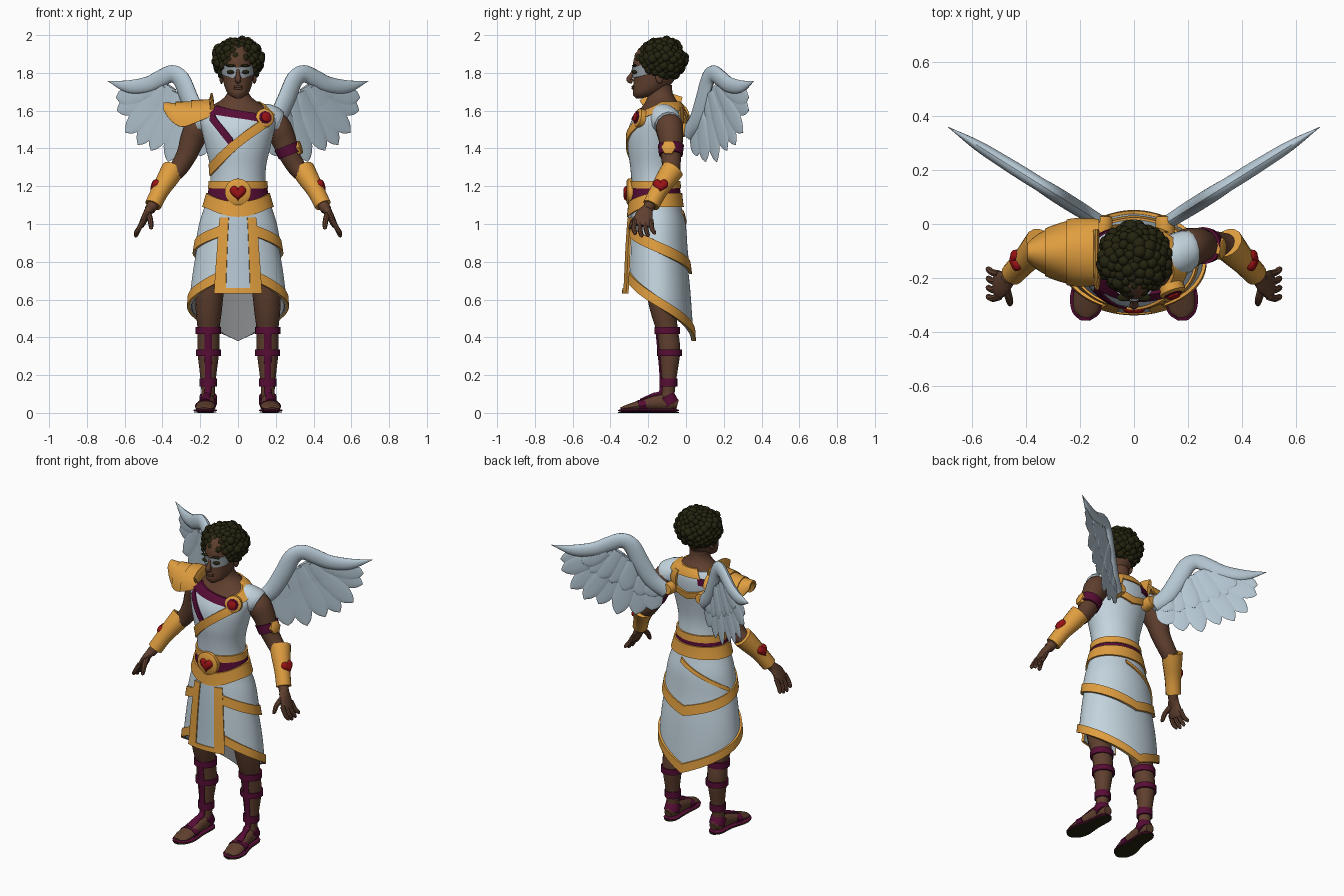
import bpy, bmesh, math, random
from math import sin, cos, pi
from mathutils import Vector as V

if "Cube" in bpy.data.objects:
    bpy.data.objects.remove(bpy.data.objects["Cube"])
random.seed(4)
built = []


def material(name, r, g, b):
    m = bpy.data.materials.new(name)
    m.use_nodes = True
    m.diffuse_color = (r, g, b, 1)
    node = next(n for n in m.node_tree.nodes if n.type == 'BSDF_PRINCIPLED')
    node.inputs["Base Color"].default_value = (r, g, b, 1)
    node.inputs["Roughness"].default_value = 0.8
    return m


skin = material("brown skin", .115, .05, .028)
gold = material("gold", .74, .34, .05)
white = material("pale cloth", .55, .66, .73)
feather = material("feather white", .47, .58, .66)
maroon = material("maroon leather", .095, .004, .036)
dark = material("dark hair", .018, .017, .005)
red = material("red gem", .32, .006, .008)
silver = material("silver mask", .31, .35, .38)
lining_grey = material("grey lining", .27, .28, .29)


def finish(name, bm, mat):
    bmesh.ops.recalc_face_normals(bm, faces=bm.faces)
    me = bpy.data.meshes.new(name)
    bm.to_mesh(me)
    bm.free()
    me.materials.append(mat)
    ob = bpy.data.objects.new(name, me)
    bpy.context.collection.objects.link(ob)
    built.append(ob)


def make(name, grid, mat, s=1):
    """Skin closed loops of points and cap both ends; s=-1 mirrors in x."""
    bm = bmesh.new()
    rows = [[bm.verts.new((p[0] * s, p[1], p[2])) for p in row] for row in grid]
    n = len(rows[0])
    for a, b in zip(rows, rows[1:]):
        for i in range(n):
            bm.faces.new((a[i], a[(i + 1) % n], b[(i + 1) % n], b[i]))
    bm.faces.new(rows[0])
    bm.faces.new(rows[-1][::-1])
    finish(name, bm, mat)


def spline(keys, t):
    """Smooth interpolation of tuples whose first entry is the parameter."""
    i = max(0, min(len(keys) - 2, sum(k[0] <= t for k in keys) - 1))
    a, b, p, q = keys[i], keys[i + 1], keys[max(i - 1, 0)], keys[min(i + 2, len(keys) - 1)]
    h = b[0] - a[0]
    u = max(0, min(1, (t - a[0]) / h))
    out = []
    for j in range(1, len(a)):
        m0 = (b[j] - p[j]) / (b[0] - p[0]) * h
        m1 = (q[j] - a[j]) / (q[0] - a[0]) * h
        d = b[j] - a[j]
        out.append(a[j] + u * m0 + u * u * (3 * d - 2 * m0 - m1) + u ** 3 * (m0 + m1 - 2 * d))
    return out


def tube(name, keys, mat, s=1, ref=(0, -1, 0), steps=4, sides=14):
    """Loft of ellipses along points (x, y, z, radius[, radius along ref])."""
    keys = [(i, *k, k[3]) if len(k) == 4 else (i, *k) for i, k in enumerate(keys)]
    pts = [spline(keys, i / steps) for i in range((len(keys) - 1) * steps + 1)]
    grid = []
    for i, p in enumerate(pts):
        t = (V(pts[min(i + 1, len(pts) - 1)][:3]) - V(pts[max(i - 1, 0)][:3])).normalized()
        u = t.cross(V(ref)).normalized()
        w = u.cross(t)
        ra, rb = max(p[3], .001), max(p[4], .001)
        grid.append([V(p[:3]) + u * ra * cos(k * 2 * pi / sides) + w * rb * sin(k * 2 * pi / sides)
                     for k in range(sides)])
    make(name, grid, mat, s)


def disc(name, loc, normal, r, depth, mat, s=1, sides=24):
    n = V(normal).normalized()
    prof = ((-.5, 1), (.3, 1), (.5, .82))
    tube(name, [(*(V(loc) + n * depth * d), r * f) for d, f in prof], mat, s, (0, 0, 1), 1, sides)


def sheet(name, table, a0, a1, lo, hi, off, mat, th=.012, rows=2, cols=40):
    """Curved panel on a body surface; angle 0 is front, positive toward +x."""
    grid = []
    for i in range(cols + 1):
        a = a0 + (a1 - a0) * i / cols
        l, h = (f(a) if callable(f) else f for f in (lo, hi))
        loop = []
        for o, order in ((off, range(rows + 1)), (off - th, range(rows, -1, -1))):
            for r in order:
                z = l + (h - l) * r / rows
                rx, yf, yb = spline(table, z)
                loop.append((sin(a) * (rx + o), (yf + yb) / 2 - cos(a) * ((yb - yf) / 2 + o), z))
        grid.append(loop)
    make(name, grid, mat)


def heart(name, loc, normal, size, mat, s=1):
    n = V(normal).normalized()
    up = (V((0, 0, 1)) - n * n.z).normalized()
    side = up.cross(n)
    grid = []
    for f, d in ((1, -.3), (1, .12), (.85, .32), (.5, .45)):
        grid.append([V(loc) + n * d * size + side * size * f * sin(t) ** 3
                     + up * size * f * (13 * cos(t) - 4 * cos(2 * t) - 2 * cos(3 * t) - cos(4 * t)) / 15
                     for t in (2 * pi * (k + .5) / 28 for k in range(28))])
    make(name, grid, mat, s)


def balls(name, items, mat, level=2):
    bm = bmesh.new()
    for c, r in items:
        new = bmesh.ops.create_icosphere(bm, subdivisions=level, radius=1)["verts"]
        for v in new:
            v.co = V(c) + V((v.co.x * r[0], v.co.y * r[1], v.co.z * r[2]))
    finish(name, bm, mat)


# Body and head surfaces: height, half width, front y, back y
body = [(.36, .232, -.30, .042), (.55, .257, -.32, .03), (.7, .245, -.312, .018), (.85, .222, -.305, .0),
        (1.0, .196, -.295, -.012), (1.1, .165, -.285, -.035), (1.2, .14, -.28, -.045), (1.3, .14, -.287, -.052),
        (1.4, .162, -.3, -.04), (1.5, .185, -.298, -.022), (1.57, .195, -.268, -.018), (1.62, .15, -.232, -.025),
        (1.655, .09, -.21, -.05), (1.69, .058, -.2, -.07), (1.74, .055, -.2, -.075)]
head = [(1.665, .015, -.265, -.235), (1.675, .04, -.278, -.19), (1.7, .06, -.282, -.13), (1.75, .077, -.277, -.07),
        (1.8, .084, -.278, -.05), (1.87, .085, -.277, -.04), (1.94, .06, -.235, -.075), (1.96, .01, -.17, -.14)]
turn = 2 * pi
front = lambda a: max(0, cos(a))
around = lambda a: abs(a - pi) / pi

# Head, face and hair
sheet("neck_and_chest", body, 0, turn, 1.48, 1.735, 0, skin, .03, 12, 48)
sheet("head", head, 0, turn, 1.665, 1.96, 0, skin, .009, 16, 40)
sheet("eye_mask", head, -1.35, 1.35, lambda a: 1.772 + .022 * max(0, 1 - abs(a) * 4) + .014 * a * a,
      lambda a: 1.828 + .014 * abs(a), .006, silver, rows=4)
tube("nose", [(0, -.275, 1.825, .008), (0, -.288, 1.79, .011), (0, -.3, 1.765, .017), (0, -.282, 1.753, .012)], skin)
balls("lips", [((0, -.28, z), (.026, .009, .007)) for z in (1.718, 1.728)], skin)
balls("eyes", [((s * .037, -.27, 1.804), (.023, .017, .011)) for s in (1, -1)], dark)
balls("eyebrows", [((s * .037, -.273, 1.838), (.027, .014, .007)) for s in (1, -1)], dark)
balls("ears", [((s * .087, -.14, 1.775), (.012, .022, .034)) for s in (1, -1)], skin)
curls = [((0, -.13, 1.872), (.122, .118, .108))]
for i in range(170):
    h = 1 - 2 * (i + .5) / 170
    w, ang = math.sqrt(1 - h * h), i * 2.39996
    grow = random.uniform(.93, 1.04)
    c = (.121 * w * cos(ang) * grow, -.13 + .118 * w * sin(ang) * grow, 1.87 + .103 * h * grow)
    r = random.uniform(.018, .028)
    if c[1] > -.11 or c[2] > 1.865 - .93 * (c[1] + .25):
        curls.append((c, (r, r, r)))
balls("curly_hair", curls, dark)

# Tunic, sash and neckline
neck = lambda a: 1.635 - .065 * front(a)
sheet("tunic", body, 0, turn, 1.1, neck, .008, white, .008, 18, 64)
sheet("gold_collar", body, .65, 3.6, lambda a: neck(a) - .035, lambda a: neck(a) + .014, .016, gold)
sheet("gold_sash", body, -1.4, .85, lambda a: 1.4 + .148 * sin(a), lambda a: 1.462 + .148 * sin(a), .017, gold)
sheet("maroon_neckband", body, -.85, .65, lambda a: 1.56 - .03 * a, lambda a: 1.602 - .03 * a, .015, maroon)
sheet("maroon_cross_strap", body, -.8, -.15, lambda a: 1.35 - .25 * a, lambda a: 1.415 - .25 * a, .015, maroon)
sheet("maroon_back_strap", body, 3.5, 4.4, 1.56, 1.6, .014, maroon)
sheet("back_strap", body, 2.5, 2.75, 1.48, 1.62, .018, gold, rows=6, cols=8)
sheet("back_harness", body, 2.5, 3.8, lambda a: 1.46 + .05 * abs(a - pi), lambda a: 1.5 + .05 * abs(a - pi), .02, gold)
brooch = V((.14, -.245, 1.56))
facing = V((.35, -1, .25)).normalized()
disc("brooch_rim", brooch, facing, .05, .035, gold)
disc("brooch_band", brooch + facing * .016, facing, .034, .012, maroon)
disc("brooch_gem", brooch + facing * .024, facing, .026, .016, red, sides=8)

# Skirt, its lining and trims, and the front panel
hem = lambda a: .38 + .36 * around(a)
mid = lambda a: .735 + .23 * around(a)
edge = turn - .42
sheet("skirt", body, .42, edge, hem, 1.15, .0, white, .008, 16, 72)
sheet("skirt_lining", body, .42, edge, lambda a: hem(a) + .003, 1.05, -.009, lining_grey, .004, 14, 72)
sheet("skirt_overlay", body, .42, edge, mid, 1.12, .01, white, .008, 10, 72)
sheet("skirt_hem", body, .42, edge, hem, lambda a: hem(a) + .056, .012, gold, .018, 3, 72)
sheet("skirt_stripe", body, .42, edge, mid, lambda a: mid(a) + .06, .018, gold, .014, 3, 72)
sheet("back_drape_trim", body, 2.9, 4.5, lambda a: 1.05 - .1 * (a - 2.9), lambda a: 1.075 - .1 * (a - 2.9), .018, gold)
sheet("front_panel", body, -.46, .46, .635, 1.12, .016, feather, .01, 12, 16)
for s, side in ((1, "left"), (-1, "right")):
    sheet("panel_trim_" + side, body, .24 * s, .48 * s, .635, 1.035, .022, gold, .014, 10, 6)
sheet("panel_bottom_trim", body, -.48, .48, .633, .662, .022, gold, .014, 2, 16)

# Belt and buckle
sheet("belt_upper", body, 0, turn, 1.187, 1.228, .018, gold, .018, 2, 64)
sheet("belt_middle", body, 0, turn, 1.1, 1.195, .013, maroon, .01, 3, 64)
sheet("belt_lower", body, 0, turn, lambda a: 1.09 - .052 * front(a) ** 3, lambda a: 1.163 - .045 * front(a) ** 2,
      .022, gold, .016, 3, 64)
disc("buckle", (0, -.295, 1.17), (0, -1, 0), .07, .04, gold, sides=32)
heart("buckle_heart", (0, -.312, 1.168), (0, -1, 0), .043, red)

# Limbs, sandals and wings
plane = lambda x: .01 + (x - .13) * .625
wing_normal = (-.53, .848, 0)
arch = [(.13, 1.48, .045), (.2, 1.55, .05), (.255, 1.66, .052), (.3, 1.765, .05), (.35, 1.795, .046),
        (.41, 1.77, .046), (.48, 1.737, .043), (.58, 1.727, .034), (.69, 1.757, .001)]
plumes = [(.44, 1.73, .645, 1.67), (.42, 1.73, .64, 1.6), (.39, 1.73, .595, 1.485), (.36, 1.73, .53, 1.42),
          (.33, 1.7, .46, 1.39), (.29, 1.67, .37, 1.33), (.24, 1.6, .28, 1.33), (.19, 1.55, .2, 1.36)]
for s, side in ((1, "left"), (-1, "right")):
    tube("shoulder_cloth_" + side, [(.08, -.125, 1.57, .06), (.14, -.12, 1.558, .08), (.19, -.1, 1.54, .078),
         (.212, -.095, 1.53, .07)], white, s)
    tube("arm_" + side, [(.16, -.09, 1.55, .06), (.205, -.088, 1.515, .073), (.24, -.08, 1.45, .066),
         (.27, -.08, 1.37, .055), (.315, -.078, 1.295, .049), (.365, -.095, 1.25, .047), (.41, -.14, 1.185, .042),
         (.445, -.185, 1.11, .031), (.468, -.205, 1.075, .028)], skin, s)
    tube("bracer_" + side, [(.345, -.07, 1.288, .061), (.37, -.1, 1.245, .057), (.412, -.145, 1.175, .047),
         (.45, -.185, 1.1, .044)], gold, s)
    heart("bracer_heart_" + side, (.44, -.135, 1.205), (.95, -.1, .35), .04, red, s)
    tube("palm_" + side, [(.462, -.2, 1.085, .026, .028), (.485, -.22, 1.05, .02, .046), (.503, -.228, 1.01, .018, .052),
         (.512, -.232, .99, .014, .046)], skin, s)
    for i in range(4):
        y = -.27 + .028 * i
        tip = .925 + .012 * abs(i - 1.4)
        tube(f"finger_{i + 1}_{side}", [(.5, y, 1.02, .014), (.525, y - .006 + .004 * i, .975, .013),
             (.54, y + .006 * i, tip + .01, .011), (.541, y + .006 * i, tip, .004)], skin, s, sides=8)
    tube("thumb_" + side, [(.476, -.235, 1.055, .017), (.464, -.275, 1.02, .015), (.46, -.295, .98, .011),
         (.46, -.296, .972, .004)], skin, s, sides=8)
    tube("leg_" + side, [(.1, -.15, 1.0, .06), (.13, -.145, .8, .08), (.15, -.137, .65, .076), (.155, -.118, .53, .068),
         (.156, -.1, .44, .058), (.157, -.087, .33, .058), (.158, -.09, .2, .043), (.158, -.095, .11, .036),
         (.16, -.1, .04, .04)], skin, s)
    tube("foot_" + side, [(.157, -.045, .045, .025), (.158, -.09, .055, .038, .045), (.163, -.17, .052, .042, .04),
         (.172, -.26, .036, .052, .026), (.178, -.32, .026, .046, .014), (.18, -.345, .022, .02, .008)],
         skin, s, (0, 0, 1))
    for n, z, c, m in (("sandal_sole_", .013, 1, maroon), ("sole_bottom_", .003, .97, dark)):
        tube(n + side, [(.157, -.037, z, .018 * c, .003), (.158, -.07, z, .043 * c, .01 if c == 1 else .003),
             (.163, -.17, z, .047 * c, .01 if c == 1 else .003), (.173, -.27, z, .064 * c, .01 if c == 1 else .003),
             (.18, -.33, z, .05 * c, .01 if c == 1 else .003), (.182, -.358, z, .018 * c, .003)], m, s, (0, 0, 1))
    for n, y, z, r, h in (("knee", -.1, .437, .067, .019), ("calf", -.087, .318, .066, .017),
                          ("ankle", -.093, .16, .047, .021)):
        tube(f"{n}_strap_{side}", [(.157, y, z - h, r), (.157, y, z + h, r)], maroon, s, steps=1, sides=20)
    tube("shin_strap_" + side, [(.157, -.154, .44, .02, .009), (.157, -.142, .32, .02, .009), (.158, -.132, .2, .017, .009),
         (.159, -.132, .11, .018, .012), (.165, -.18, .09, .02, .012), (.17, -.24, .064, .03, .01)], maroon, s)
    tube("instep_strap_" + side, [(.168, -.215, .04, .053, .034), (.172, -.255, .036, .057, .031)], maroon, s, (0, 0, 1), 1)
    tube("heel_strap_" + side, [(.158, -.105, .09, .046), (.158, -.08, .045, .046)], maroon, s, steps=1)
    disc("wing_mount_" + side, (.115, -.005, 1.5), (0, 1, .1), .036, .07, gold, s)
    tube("wing_arm_" + side, [(x, plane(x), z, r, r * .58) for x, z, r in arch], feather, s, wing_normal)
    for layer, reach in (("flight", 1), ("covert", .55)):
        for i, (x, z, tx, tz) in enumerate(plumes):
            keys = []
            for t, w in ((0, .045), (.35, .06), (.7, .056), (.9, .034), (1, .003)):
                px, pz = x + (tx - x) * t * reach, z + (tz - z) * t * reach - .012 * sin(t * pi)
                lift = .003 * (i % 2) + (0 if reach == 1 else .002)
                keys.append((px, plane(px) + lift, pz, w, .011 * (1 - t * .75) + (0 if reach == 1 else .004)))
            tube(f"{layer}_feather_{i + 1}_{side}", keys, feather, s, wing_normal, 3, 10)

# Armband on the left arm only
tube("armband", [(.256, -.08, 1.415, .069), (.276, -.08, 1.365, .063)], maroon, steps=1, sides=20)
disc("armband_plate", (.322, -.092, 1.405), (1, -.15, .3), .04, .025, gold, sides=6)

# Layered shoulder guard on the right
for n, (x0, x1, lift) in enumerate(((.13, .25, .012), (.18, .33, .006), (.23, .395, 0))):
    grid = []
    for i in range(9):
        x = x0 + (x1 - x0) * i / 8
        top, bottom, half = spline([(.13, 1.65, 1.57, .112), (.22, 1.645, 1.53, .115), (.3, 1.642, 1.505, .095),
                                    (.36, 1.642, 1.545, .065), (.4, 1.645, 1.61, .03)], x)
        arc = [1.5 * (k / 8 - 1) for k in range(17)]
        grid.append([(x, -.105 + (half + o) * sin(t), bottom + (top - bottom + o) * cos(t))
                     for o, order in ((lift, arc), (lift - .012, arc[::-1])) for t in order])
    make(f"shoulder_guard_{n + 1}", grid, gold, -1)
tube("shoulder_guard_collar", [(.137, -.215, 1.605, .012, .06), (.139, -.17, 1.63, .012, .06),
     (.14, -.1, 1.64, .012, .055), (.14, -.03, 1.625, .012, .05)], gold, -1, (0, 0, 1))

# Smooth shading with crisp edges
bpy.ops.object.select_all(action='DESELECT')
for ob in built:
    ob.select_set(True)
bpy.context.view_layer.objects.active = built[0]
bpy.ops.object.shade_smooth_by_angle(angle=math.radians(42))
